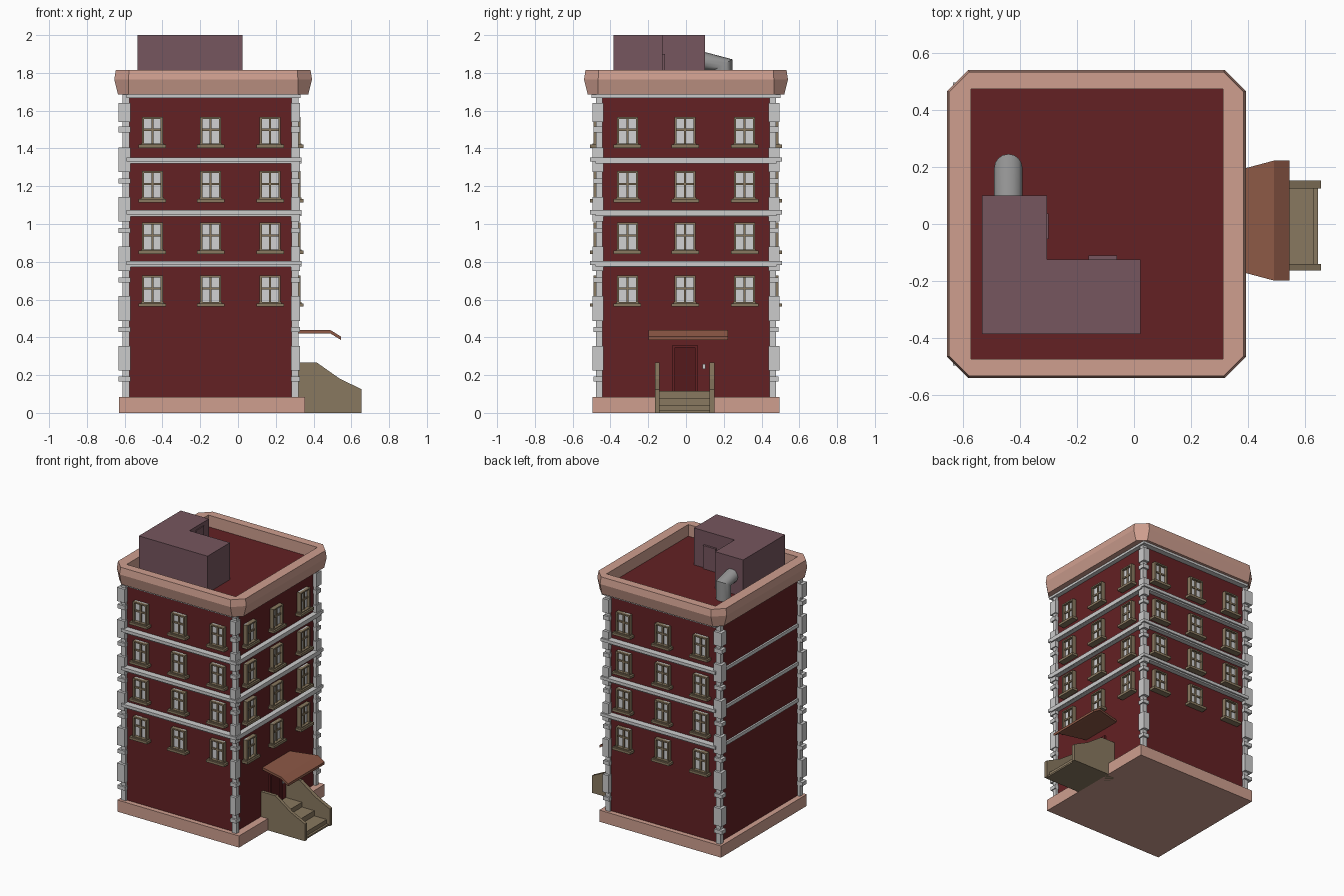
import bpy, bmesh, math

if "Cube" in bpy.data.objects:
    bpy.data.objects.remove(bpy.data.objects["Cube"], do_unlink=True)


def material(name, r, g, b):
    m = bpy.data.materials.new(name)
    m.use_nodes = True
    m.diffuse_color = (r, g, b, 1)
    m.node_tree.nodes["Principled BSDF"].inputs["Base Color"].default_value = (r, g, b, 1)
    return m


RED = material("brick red", .125, .015, .017)
DOOR = material("door red", .09, .01, .012)
PINK = material("pink stone", .62, .345, .275)
WHITE = material("pale stone", .6, .6, .6)
GLASS = material("window pane", .64, .64, .65)
TAN = material("tan stone", .25, .19, .115)
RUST = material("awning brown", .27, .1, .062)
MAUVE = material("roof hut mauve", .18, .092, .112)
GREY = material("duct grey", .3, .3, .3)


def finish(name, bm, *mats):
    bmesh.ops.remove_doubles(bm, verts=bm.verts, dist=1e-5)
    bmesh.ops.recalc_face_normals(bm, faces=bm.faces)
    mesh = bpy.data.meshes.new(name)
    bm.to_mesh(mesh)
    bm.free()
    for m in mats:
        mesh.materials.append(m)
    ob = bpy.data.objects.new(name, mesh)
    bpy.context.collection.objects.link(ob)
    return ob


def loft(bm, rings, closed=False, mat=0):
    vs = [[bm.verts.new(p) for p in ring] for ring in rings]
    n = len(vs[0])
    pairs = list(zip(vs, vs[1:])) + ([(vs[-1], vs[0])] if closed else [])
    for a, b in pairs:
        for i in range(n):
            j = (i + 1) % n
            bm.faces.new((a[i], a[j], b[j], b[i])).material_index = mat
    if not closed:
        for cap in (vs[0], vs[-1]):
            bm.faces.new(cap).material_index = mat


def add_box(bm, x, y, z, mat=0):
    (x0, x1), (y0, y1) = sorted(x), sorted(y)
    loft(bm, [[(x0, y0, h), (x1, y0, h), (x1, y1, h), (x0, y1, h)] for h in z], mat=mat)


def boxes(name, mat, *specs):
    bm = bmesh.new()
    for s in specs:
        add_box(bm, *s)
    return finish(name, bm, mat)


WX0, WX1, WY = -.59, .30, .46          # wall planes
ROOF = 1.73

# Walls, plinth and roof deck
boxes("walls", RED, ((WX0, WX1), (-WY, WY), (.05, 1.7)))
boxes("plinth", PINK, ((-.63, .355), (-.495, .495), (0, .085)))
boxes("roof_deck", RED, ((-.6, .33), (-.49, .49), (1.69, ROOF)))


# Chamfered parapet with a hollow middle
def octagon(x0, x1, y, c, z):
    return [(x0 + c, -y, z), (x1 - c, -y, z), (x1, -y + c, z), (x1, y - c, z),
            (x1 - c, y, z), (x0 + c, y, z), (x0, y - c, z), (x0, -y + c, z)]


bm = bmesh.new()
loft(bm, [octagon(-.57, .312, .472, 0, 1.685), octagon(-.635, .372, .52, .055, 1.685),
          octagon(-.655, .392, .54, .075, 1.765), octagon(-.647, .384, .532, .07, 1.815),
          octagon(-.57, .312, .472, 0, 1.815)], closed=True)
finish("parapet", bm, PINK)

# Corner posts with large blocks and thin rings
bm = bmesh.new()
for post, block in (((-.612, -.575), (-.633, -.57)), ((.283, .32), (.28, .328))):
    for s in (-1, 1):
        add_box(bm, post, (s * .443, s * .476), (.085, 1.69))
        bases = [.225 + .2625 * k for k in range(5)]
        for z in bases:
            add_box(bm, block, (s * .438, s * .495), (z, z + .13))
            add_box(bm, block, (s * .441, s * .49), (z - .06, z - .033))
        add_box(bm, block, (s * .438, s * .495), (1.54, 1.64))
        add_box(bm, block, (s * .441, s * .49), (1.485, 1.515))
finish("corner_quoins", bm, WHITE)

# String courses around the walls
bm = bmesh.new()
for top in (1.352, 1.073, .805):
    add_box(bm, (-.603, .337), (-.478, .478), (top - .031, top - .006))
    add_box(bm, (-.59, .337), (-.507, .507), (top - .022, top))
    add_box(bm, (-.59, .328), (-.495, .495), (top - .032, top - .02))
add_box(bm, (-.59, .332), (-.5, .5), (1.668, 1.69))
finish("string_courses", bm, WHITE)

# Windows: each side maps (along, outward) to x and y
SIDES = {
    "front": (lambda u, o: (u, -WY - o), (-.453, -.145, .17)),
    "back": (lambda u, o: (u, WY + o), (-.453, -.145, .17)),
    "right": (lambda u, o: (WX1 + o, u), (-.31, -.005, .31)),
}


def side_box(bm, place, u, o, z, mat=0):
    a, b = place(u[0], o[0]), place(u[1], o[1])
    add_box(bm, (a[0], b[0]), (a[1], b[1]), z, mat)


for side, (place, centres) in SIDES.items():
    bm = bmesh.new()
    for bottom in (1.42, 1.133, .86, .58):
        top = bottom + .147
        for c in centres:
            side_box(bm, place, (c - .05, c + .05), (-.01, .012), (bottom, top), 1)
            for u in (-.05, .05):                                  # jambs
                side_box(bm, place, (c + u - .006, c + u + .006), (-.01, .031), (bottom, top))
            side_box(bm, place, (c - .056, c + .056), (-.01, .031), (top - .01, top))
            side_box(bm, place, (c - .006, c + .006), (-.01, .02), (bottom, top - .005))
            side_box(bm, place, (c - .05, c + .05), (-.01, .02), (bottom + .073, bottom + .085))
            side_box(bm, place, (c - .073, c + .073), (-.01, .047), (bottom - .018, bottom))
            side_box(bm, place, (c - .06, c + .06), (-.01, .035), (bottom - .002, bottom + .006))
    finish(side + "_windows", bm, TAN, GLASS)

# Front door with frame and bell plate
boxes("door_leaf", DOOR, ((.29, .305), (-.06, .05), (.1, .35)))
boxes("door_frame", RED, ((.29, .315), (-.072, -.058), (.1, .36)),
      ((.29, .315), (.048, .062), (.1, .36)), ((.29, .315), (-.072, .062), (.345, .36)))
boxes("bell_plate", WHITE, ((.295, .308), (.088, .102), (.232, .26)))

# Awning that widens and bends down at the lip
bm = bmesh.new()
loft(bm, [[(x, .012 - w, z), (x, .012 + w, z), (x, .012 + w, z - .018), (x, .012 - w, z - .018)]
          for x, w, z in ((.295, .158, .438), (.49, .21, .438), (.545, .21, .404))])
finish("awning", bm, RUST)

# Entrance stairs with sloping side walls
boxes("steps", TAN, ((.29, .645), (-.15, .14), (0, .012)), ((.29, .63), (-.15, .14), (.005, .042)),
      ((.29, .53), (-.15, .14), (.005, .08)), ((.29, .43), (-.15, .14), (.005, .115)))
bm = bmesh.new()
cheek = ((.29, 0), (.655, 0), (.655, .125), (.54, .18), (.415, .268), (.29, .268))
for y0, y1 in ((-.163, -.14), (.125, .152)):
    loft(bm, [[(x, y, z) for x, z in cheek] for y in (y0, y1)])
finish("stair_side_walls", bm, TAN)

# L-shaped roof hut with door and hatch
bm = bmesh.new()
plan = ((-.533, -.385), (.023, -.385), (.023, -.125), (-.305, -.125), (-.305, .1), (-.533, .1))
loft(bm, [[(x, y, z) for x, y in plan] for z in (ROOF - .01, 2)])
finish("roof_hut", bm, MAUVE)
boxes("hut_door", MAUVE, ((-.16, -.06), (-.13, -.11), (ROOF, 1.9)))
boxes("hut_hatch", MAUVE, ((-.31, -.299), (-.052, .037), (1.885, 1.975)))

# Bent vent duct
bm = bmesh.new()
circle = [(.05 * math.cos(a), .05 * math.sin(a))
          for a in (math.tau * i / 16 for i in range(16))]
loft(bm, [[(-.44 + c, .09, 1.863 + s) for c, s in circle],
          [(-.44 + c, .195 + s, 1.842 + s * .6) for c, s in circle],
          [(-.44 + c, .195 + s, ROOF - .005) for c, s in circle]])
duct = finish("vent_duct", bm, GREY)
bpy.context.view_layer.objects.active = duct
duct.select_set(True)
bpy.ops.object.shade_smooth_by_angle(angle=math.radians(30))
